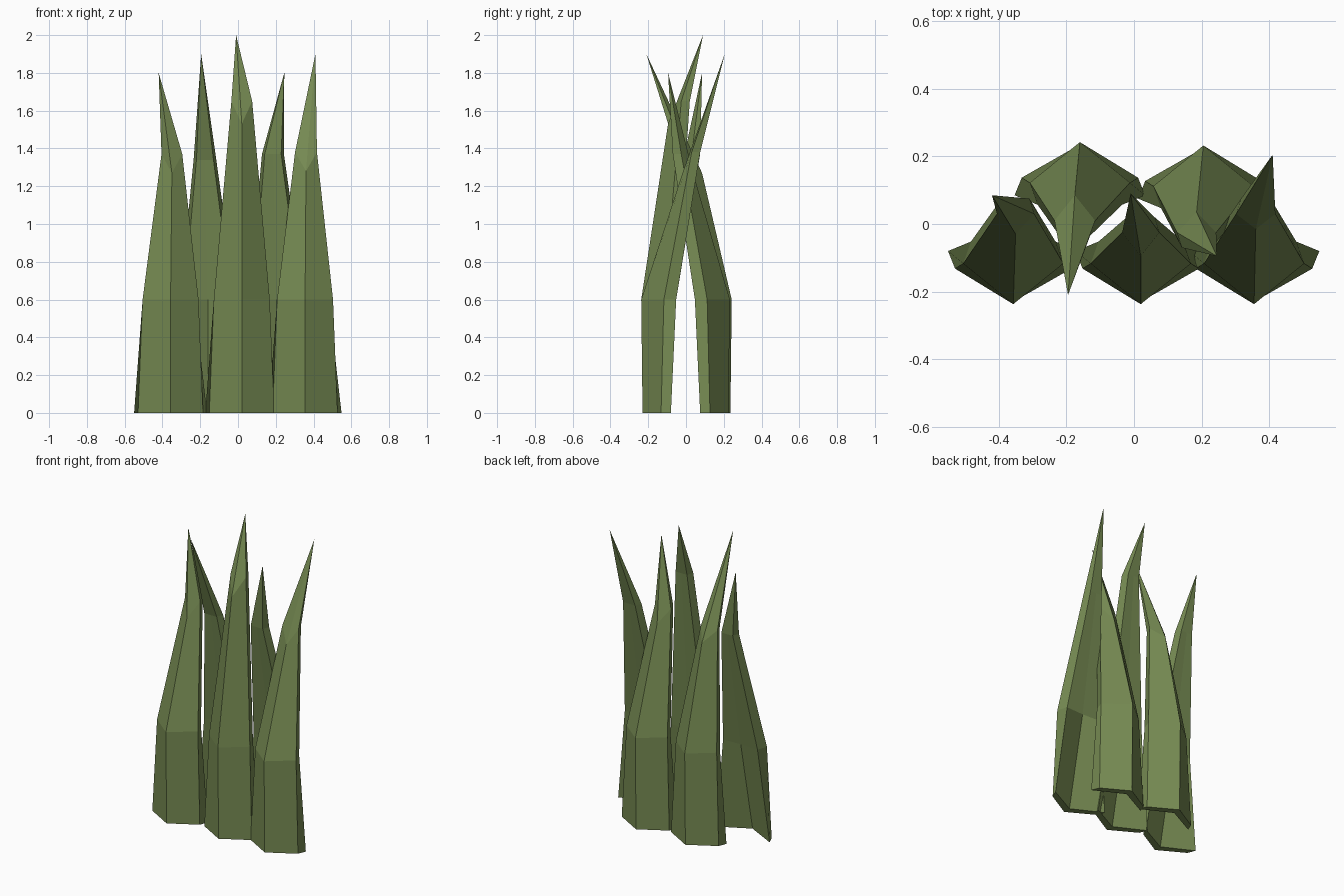
import bpy, bmesh

if "Cube" in bpy.data.objects:
    bpy.data.objects.remove(bpy.data.objects["Cube"])

green = bpy.data.materials.new("leaf green")
green.diffuse_color = (0.18, 0.255, 0.085, 1)
green.use_nodes = True
green.node_tree.nodes["Principled BSDF"].inputs["Base Color"].default_value = green.diffuse_color


def ring(bm, x, y, z, face, pts):
    """Section as (sideways, inward, up) offsets from the outer ridge."""
    return [bm.verts.new((x + s * face, y + d * face, z + u)) for s, d, u in pts]


def section(half, corner, inner_half, inner, centre, lift=0):
    # ridge, corner, inner edge, inner centre, inner edge, corner
    return [(0, 0, 0), (half, corner, lift), (inner_half, inner, lift),
            (0, centre, lift), (-inner_half, inner, lift), (-half, corner, lift)]


def blade(name, face, root, bend, half, lift, tip, depth):
    bm = bmesh.new()
    x, y = root
    rings = [
        ring(bm, x, y, 0, face, section(0.172, 0.098, 0.193, 0.15, 0.05)),
        ring(bm, x, y - 0.007 * face, 0.6, face, section(0.148, 0.12, 0.125, 0.185, 0.18)),
        ring(bm, *bend, face, section(half, depth, half * 0.75, depth + 0.045, depth + 0.045, lift)),
    ]
    for a, b in zip(rings, rings[1:]):
        for i in range(6):
            j = (i + 1) % 6
            bm.faces.new((a[i], a[j], b[j], b[i]))
    # pointed end and closed foot
    point = bm.verts.new(tip)
    top = rings[-1]
    for i in range(6):
        bm.faces.new((top[i], top[(i + 1) % 6], point))
    r = rings[0]
    bm.faces.new((r[0], r[3], r[2], r[1]))
    bm.faces.new((r[0], r[5], r[4], r[3]))
    bmesh.ops.recalc_face_normals(bm, faces=bm.faces)
    mesh = bpy.data.meshes.new(name)
    bm.to_mesh(mesh)
    bm.free()
    mesh.materials.append(green)
    bpy.context.collection.objects.link(bpy.data.objects.new(name, mesh))


# front row leans back, back row leans forward
blade("front_left_leaf", 1, (-0.357, -0.23), (-0.35, -0.03, 1.27), 0.055, 0.1, (-0.42, 0.085, 1.8), 0.06)
blade("front_middle_leaf", 1, (0.02, -0.23), (0.02, -0.095, 1.53), 0.055, 0.12, (-0.01, 0.09, 2.0), 0.07)
blade("front_right_leaf", 1, (0.355, -0.23), (0.36, -0.015, 1.28), 0.058, 0.1, (0.41, 0.205, 1.9), 0.045)
blade("back_left_leaf", -1, (-0.16, 0.235), (-0.175, 0.085, 1.27), 0.06, 0.07, (-0.195, -0.21, 1.9), 0.075)
blade("back_right_leaf", -1, (0.205, 0.225), (0.185, 0.035, 1.28), 0.058, 0.09, (0.245, -0.095, 1.8), 0.06)
